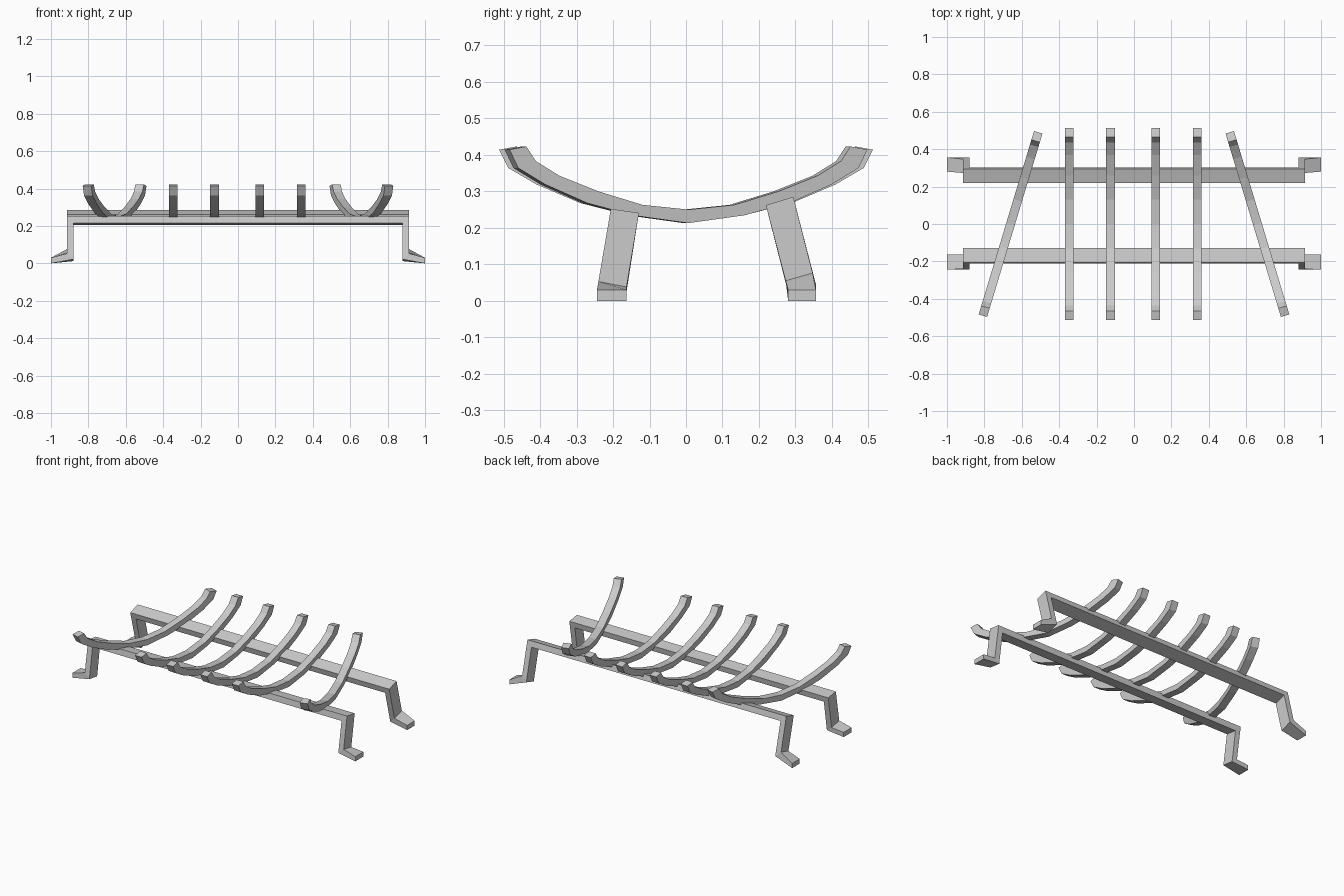
import bpy, math

if "Cube" in bpy.data.objects:
    bpy.data.objects.remove(bpy.data.objects["Cube"])


def make_mesh(name, verts, faces):
    me = bpy.data.meshes.new(name)
    me.from_pydata(verts, [], faces)
    me.update()
    ob = bpy.data.objects.new(name, me)
    bpy.context.collection.objects.link(ob)
    return ob


def loft(name, stations):
    """Skin a bar through four-cornered cross-sections, capped at both ends."""
    verts = [v for s in stations for v in s]
    n = len(stations)
    faces = [(3, 2, 1, 0), tuple(range(4 * n - 4, 4 * n))]
    for i in range(n - 1):
        for k in range(4):
            a, b = 4 * i + k, 4 * i + (k + 1) % 4
            faces.append((a, b, b + 4, a + 4))
    ob = make_mesh(name, verts, faces)
    # consistent outward normals
    import bmesh
    bm = bmesh.new()
    bm.from_mesh(ob.data)
    bmesh.ops.recalc_face_normals(bm, faces=bm.faces)
    bm.to_mesh(ob.data)
    bm.free()
    return ob


def frame(name, foot_y, knee_out, knee_in, top_out, top_in):
    """Bent flat bar: foot, leg, rail, leg, foot. Pairs are (front, back)."""
    def section(side, xo, out, xi, inn):
        return [(side * xo, *out[0]), (side * xo, *out[1]),
                (side * xi, *inn[1]), (side * xi, *inn[0])]
    foot_top = [(y, 0.03) for y in foot_y]
    foot_low = [(y, 0.0) for y in foot_y]
    half = [(1.0, foot_top, 1.0, foot_low),
            (0.915, knee_out, 0.88, knee_in),
            (0.915, top_out, 0.88, top_in)]
    stations = [section(-1, *h) for h in half] + [section(1, *h) for h in reversed(half)]
    return loft(name, stations)


# Two supporting frames, leaning towards each other
frame("front_frame", (-0.244, -0.163),
      [(-0.240, 0.053), (-0.163, 0.038)], [(-0.244, 0.022), (-0.165, 0.012)],
      [(-0.206, 0.252), (-0.129, 0.241)], [(-0.212, 0.215), (-0.135, 0.205)])
frame("back_frame", (0.280, 0.356),
      [(0.273, 0.055), (0.347, 0.076)], [(0.280, 0.022), (0.356, 0.045)],
      [(0.219, 0.262), (0.294, 0.285)], [(0.228, 0.226), (0.303, 0.249)])

# Curved cradle ribs: half profile as (y, z) for upper and lower edges
upper = [(0, .250), (.132, .263), (.258, .300), (.370, .343), (.437, .383), (.464, .423)]
lower = [(0, .213), (.158, .234), (.290, .268), (.410, .319), (.487, .364), (.512, .414)]
pairs = list(zip(upper, lower))
profile = [((-u[0], u[1]), (-l[0], l[1])) for u, l in reversed(pairs[1:])] + pairs
W = 0.0235


def rib(name, x, angle=0.0):
    ob = loft(name, [[(-W, *u), (W, *u), (W, *l), (-W, *l)] for u, l in profile])
    ob.location.x = x
    ob.rotation_euler.z = math.radians(angle)


for i, x in enumerate((-0.346, -0.125, 0.116, 0.338)):
    rib(f"straight_rib_{i + 1}", x)
rib("left_angled_rib", -0.66, -16.8)
rib("right_angled_rib", 0.66, 16.8)
